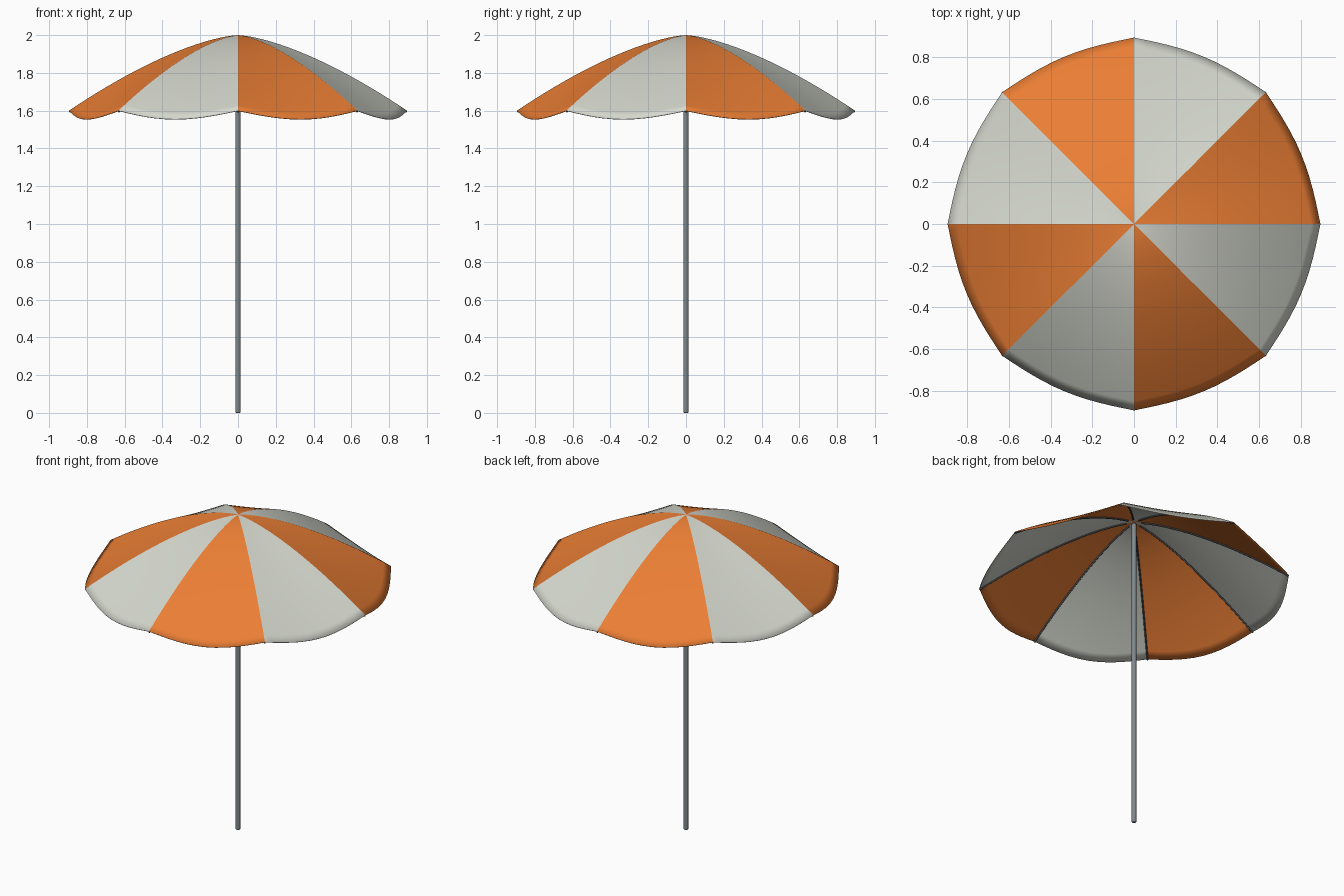
import bpy, bmesh
from math import sin, cos, pi

if "Cube" in bpy.data.objects:
    bpy.data.objects.remove(bpy.data.objects["Cube"])

TOP, R_TIP, R_MID, DROP, SAG = 1.997, 0.895, 0.827, 0.40, 0.045
PANELS, ACROSS, RINGS, POWER = 8, 12, 20, 1.5


def material(name, rgb):
    m = bpy.data.materials.new(name)
    m.diffuse_color = (*rgb, 1)
    m.use_nodes = True
    m.node_tree.nodes["Principled BSDF"].inputs["Base Color"].default_value = m.diffuse_color
    return m


orange = material("orange_cloth", (0.83, 0.21, 0.035))
cream = material("cream_cloth", (0.67, 0.69, 0.62))
metal = material("metal", (0.22, 0.25, 0.27))
dark = material("dark_metal", (0.08, 0.085, 0.09))


def cloth_point(i, t):
    """Point on the canopy: i counts steps round, t runs from apex to hem."""
    k, j = divmod(i, ACROSS)
    u = j / ACROSS
    a0, a1 = 2 * pi * k / PANELS, 2 * pi * (k + 1) / PANELS
    mid = (a0 + a1) / 2
    bow = sin(pi * u)
    x = R_TIP * ((1 - u) * cos(a0) + u * cos(a1)) + 0.043 * bow * cos(mid)
    y = R_TIP * ((1 - u) * sin(a0) + u * sin(a1)) + 0.043 * bow * sin(mid)
    return (x * t, y * t, TOP + 0.003 - (DROP + SAG * bow) * t ** POWER)


# Canopy: eight alternating panels with bowed, drooping hems
bm = bmesh.new()
n = PANELS * ACROSS
apex = bm.verts.new((0, 0, TOP + 0.003))
rings = [[bm.verts.new(cloth_point(i, r / RINGS)) for i in range(n)]
         for r in range(1, RINGS + 1)]
for i in range(n):
    j = (i + 1) % n
    faces = [bm.faces.new((apex, rings[0][i], rings[0][j]))]
    for a, b in zip(rings, rings[1:]):
        faces.append(bm.faces.new((a[i], b[i], b[j], a[j])))
    for f in faces:
        f.material_index = (i // ACROSS) % 2
        f.smooth = True
# Sharp seams along the ribs
for k in range(PANELS):
    line = [apex] + [ring[k * ACROSS] for ring in rings]
    for a, b in zip(line, line[1:]):
        bm.edges.get((a, b)).smooth = False
mesh = bpy.data.meshes.new("canopy")
bm.to_mesh(mesh)
bm.free()
mesh.materials.append(orange)
mesh.materials.append(cream)
canopy = bpy.data.objects.new("canopy", mesh)
bpy.context.collection.objects.link(canopy)
solid = canopy.modifiers.new("thickness", "SOLIDIFY")
solid.thickness = 0.003
solid.offset = -1

# Ribs: thin tubes under each seam
for k in range(PANELS):
    curve = bpy.data.curves.new("rib", "CURVE")
    curve.dimensions = "3D"
    curve.bevel_depth = 0.005
    curve.bevel_resolution = 2
    curve.use_fill_caps = True
    sp = curve.splines.new("POLY")
    sp.points.add(RINGS - 1)
    for r in range(RINGS):
        x, y, z = cloth_point(k * ACROSS, (r + 1) / RINGS * 0.998)
        sp.points[r].co = (x, y, z - 0.008, 1)
    curve.materials.append(dark)
    rib = bpy.data.objects.new(f"rib_{k + 1}", curve)
    bpy.context.collection.objects.link(rib)

# Pole with softened ends
POLE_H = 1.985
bpy.ops.mesh.primitive_cylinder_add(vertices=24, radius=0.0135, depth=POLE_H,
                                    location=(0, 0, POLE_H / 2))
pole = bpy.context.object
pole.name = "pole"
pole.data.materials.append(metal)
bpy.ops.object.shade_smooth_by_angle()
bev = pole.modifiers.new("soft_ends", "BEVEL")
bev.width = 0.005
bev.segments = 3
